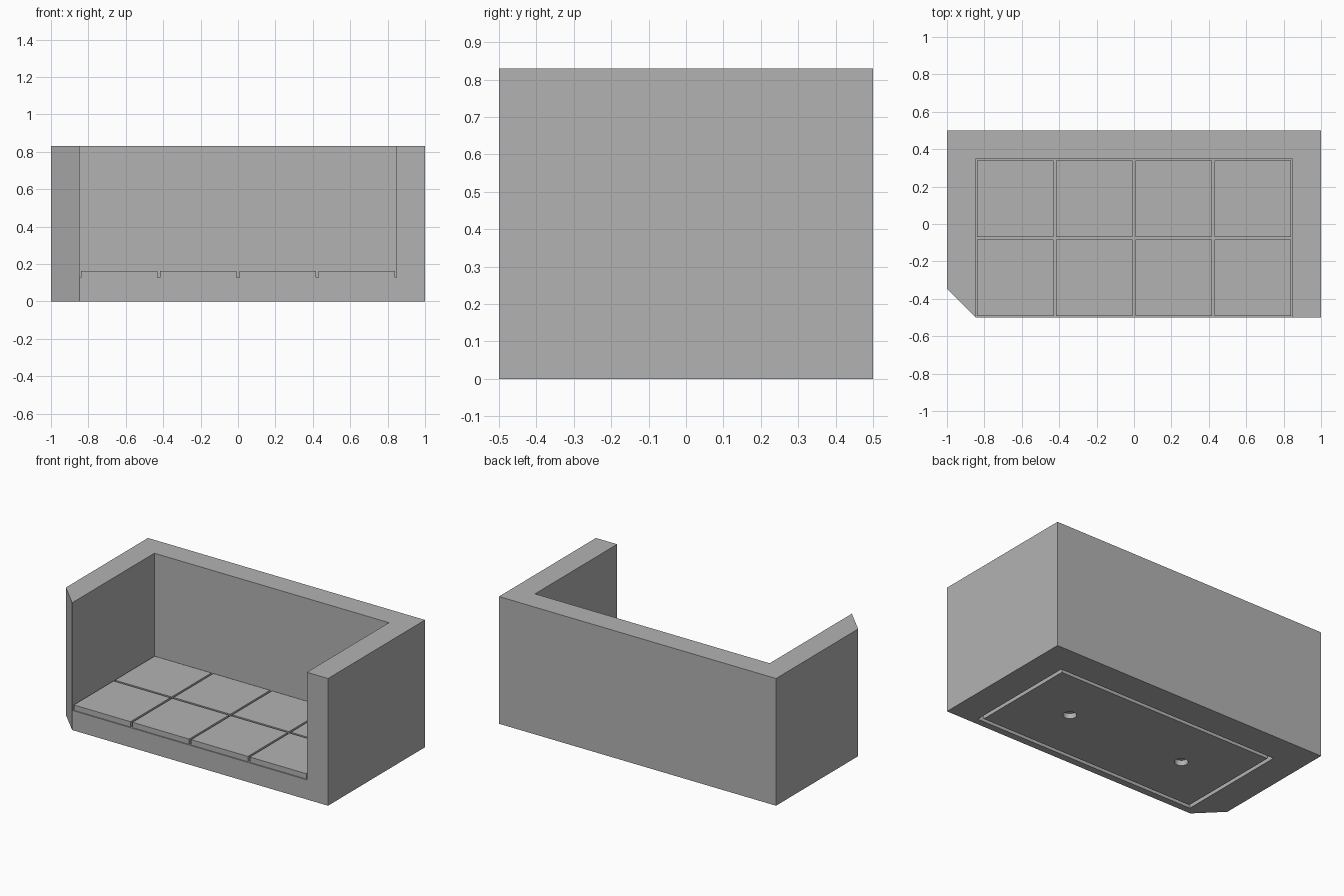
import bpy, bmesh, math

if "Cube" in bpy.data.objects:
    bpy.data.objects.remove(bpy.data.objects["Cube"], do_unlink=True)

# Main dimensions
HEIGHT = 0.83
WALL = 0.153           # wall thickness
INNER = 1 - WALL       # half width of the floor
BACK = 0.5 - WALL      # inner face of the back wall
FLOOR = 0.128          # bottom of the joints between the tiles
TILE_TOP = 0.163
PITCH = INNER / 2
GAP = 0.014
MID_Y = (BACK - 0.5) / 2
RECESS = 0.035         # depth of the underside cuts

stone = bpy.data.materials.new("stone_grey")
stone.use_nodes = True
grey = (0.45, 0.45, 0.45, 1)
stone.diffuse_color = grey
stone.node_tree.nodes["Principled BSDF"].inputs["Base Color"].default_value = grey


def prism(name, outline, z0, z1):
    """Extrude a flat outline from z0 to z1."""
    bm = bmesh.new()
    face = bm.faces.new([bm.verts.new((x, y, z0)) for x, y in outline])
    top = bmesh.ops.extrude_face_region(bm, geom=[face])["geom"]
    verts = [v for v in top if isinstance(v, bmesh.types.BMVert)]
    bmesh.ops.translate(bm, verts=verts, vec=(0, 0, z1 - z0))
    bmesh.ops.recalc_face_normals(bm, faces=bm.faces)
    mesh = bpy.data.meshes.new(name)
    bm.to_mesh(mesh)
    bm.free()
    mesh.materials.append(stone)
    obj = bpy.data.objects.new(name, mesh)
    bpy.context.collection.objects.link(obj)
    return obj


def rect(x0, x1, y0, y1):
    return [(x0, y0), (x1, y0), (x1, y1), (x0, y1)]


def circle(cx, cy, r, sides=32):
    angles = [math.tau * i / sides for i in range(sides)]
    return [(cx + r * math.cos(a), cy + r * math.sin(a)) for a in angles]


def cut(target, cutter):
    """Subtract the cutter, apply the result and discard the cutter."""
    cutter.hide_render = True
    mod = target.modifiers.new("cut", "BOOLEAN")
    mod.operation = "DIFFERENCE"
    mod.solver = "EXACT"
    mod.object = cutter
    bpy.context.view_layer.objects.active = target
    bpy.ops.object.modifier_apply(modifier=mod.name)
    bpy.data.objects.remove(cutter, do_unlink=True)


# Walls and base in one block, with one chamfered front corner
body = prism("walls_and_base",
             [(-INNER, -0.5), (1, -0.5), (1, 0.5), (-1, 0.5), (-1, WALL - 0.5)],
             0, HEIGHT)
cut(body, prism("room_cutter", rect(-INNER, INNER, -0.7, BACK), FLOOR, 1))

# Rectangular groove in the underside
gx, gy, width = 0.805, 0.378, 0.025
groove = prism("groove_cutter", rect(-gx, gx, MID_Y - gy, MID_Y + gy), -0.05, RECESS)
cut(groove, prism("groove_core",
                  rect(width - gx, gx - width, MID_Y - gy + width, MID_Y + gy - width),
                  -0.1, 0.1))
cut(body, groove)

# Two round sockets in the underside
for side in (-1, 1):
    cut(body, prism("socket_cutter", circle(side * PITCH, MID_Y, 0.04), -0.05, RECESS))

# Floor tiles, four across and two deep
half = (PITCH - GAP) / 2
for row in range(2):
    for col in range(4):
        cx = -INNER + PITCH * (col + 0.5)
        cy = -0.5 + PITCH * (row + 0.5)
        prism(f"floor_tile_{row + 1}_{col + 1}",
              rect(cx - half, cx + half, cy - half, cy + half),
              FLOOR - 0.002, TILE_TOP)
